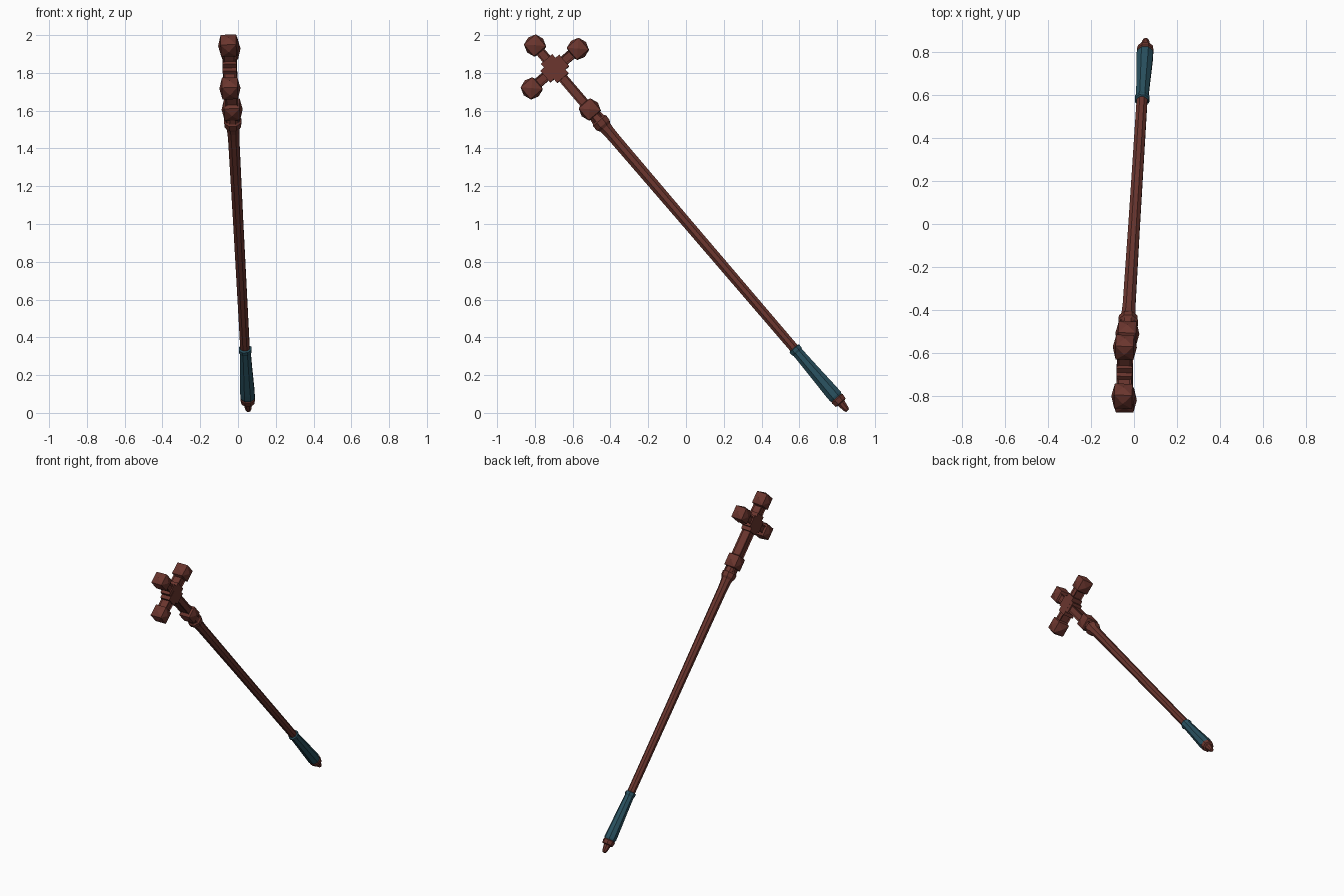
import bpy, bmesh, math
from mathutils import Vector, Matrix

if "Cube" in bpy.data.objects:
    bpy.data.objects.remove(bpy.data.objects["Cube"])


def material(name, rgb):
    m = bpy.data.materials.new(name)
    m.diffuse_color = (*rgb, 1)
    m.use_nodes = True
    m.node_tree.nodes["Principled BSDF"].inputs["Base Color"].default_value = m.diffuse_color
    return m


RED = material("red brown wood", (0.145, 0.036, 0.027))
TEAL = material("teal grip wrap", (0.022, 0.082, 0.115))

# Local frame: Z runs up the staff from the tip, Y runs along the crossbar
axis = Vector((-0.041, -0.650, 0.7595)).normalized()
side = Vector((0, 0.7595, 0.650)).normalized()
face = side.cross(axis).normalized()
FRAME = Matrix.Translation((0.055, 0.855, 0.012)) @ \
    Matrix((face, side, axis)).transposed().to_4x4()

CROSS = 2.385   # distance of the cross centre from the tip


def finish(name, bm, mat):
    bmesh.ops.recalc_face_normals(bm, faces=bm.faces)
    bm.transform(FRAME)
    me = bpy.data.meshes.new(name)
    bm.to_mesh(me)
    bm.free()
    me.materials.append(mat)
    ob = bpy.data.objects.new(name, me)
    bpy.context.collection.objects.link(ob)
    return ob


def lathe(name, profile, mat, sides=8):
    """Faceted turned part; profile is (distance, radius) pairs."""
    bm = bmesh.new()
    rings = []
    for t, r in profile:
        rings.append([bm.verts.new((r * math.cos((i + .5) * math.tau / sides),
                                    r * math.sin((i + .5) * math.tau / sides), t))
                      for i in range(sides)])
    for a, b in zip(rings, rings[1:]):
        for i in range(sides):
            j = (i + 1) % sides
            bm.faces.new((a[i], a[j], b[j], b[i]))
    bm.faces.new(rings[0])
    bm.faces.new(rings[-1])
    return finish(name, bm, mat)


def box(bm, centre, half):
    m = Matrix.Translation(centre) @ Matrix.Diagonal((*[2 * h for h in half], 1))
    bmesh.ops.create_cube(bm, size=1, matrix=m)


def knob(name, centre):
    """Cube with a low pyramid on every face."""
    bm = bmesh.new()
    bmesh.ops.create_cube(bm, size=0.082)
    poked = bmesh.ops.poke(bm, faces=bm.faces[:])
    for v in poked["verts"]:
        v.co = v.co.normalized() * 0.056
    bm.transform(Matrix.Translation(centre))
    return finish(name, bm, RED)


def arm(name, centre, half, long_axis):
    """Square bar with sunken panels on its four long sides."""
    bm = bmesh.new()
    box(bm, centre, half)
    bm.normal_update()
    sides = [f for f in bm.faces if abs(f.normal[long_axis]) < 0.5]
    bmesh.ops.inset_individual(bm, faces=sides, thickness=0.012, depth=-0.006)
    return finish(name, bm, RED)


# Staff: pointed foot, grip, shaft, collar
lathe("foot_tip", [(0, .012), (.012, .017), (.052, .024), (.056, .037), (.082, .041), (.09, .036)], RED)
lathe("grip", [(.085, .036), (.10, .041), (.13, .041), (.28, .035),
               (.405, .031), (.415, .036), (.432, .036), (.436, .028)], TEAL)
lathe("shaft", [(.42, .027), (1.3, .029), (1.90, .032), (1.97, .035)], RED)
lathe("collar", [(1.94, .033), (1.975, .037), (1.99, .047), (2.02, .049),
                 (2.028, .041), (2.06, .036)], RED)

# Cross arms
arm("lower_arm", (0, 0, (2.03 + CROSS) / 2), (.034, .026, (CROSS - 2.03) / 2), 2)
arm("upper_arm", (0, 0, CROSS + .07), (.034, .026, .07), 2)
for s, n in ((1, "back_arm"), (-1, "front_arm")):
    arm(n, (0, s * .07, CROSS), (.034, .07, .026), 1)

# Stepped centre block
bm = bmesh.new()
box(bm, (0, 0, CROSS), (.037, .066, .040))
box(bm, (0, 0, CROSS), (.0365, .040, .066))
finish("centre_block", bm, RED)

# Knobs on the arm ends and at the foot of the cross
knob("lower_knob", (0, 0, 2.10))
knob("top_knob", (0, 0, CROSS + .161))
knob("back_knob", (0, .161, CROSS))
knob("front_knob", (0, -.161, CROSS))
